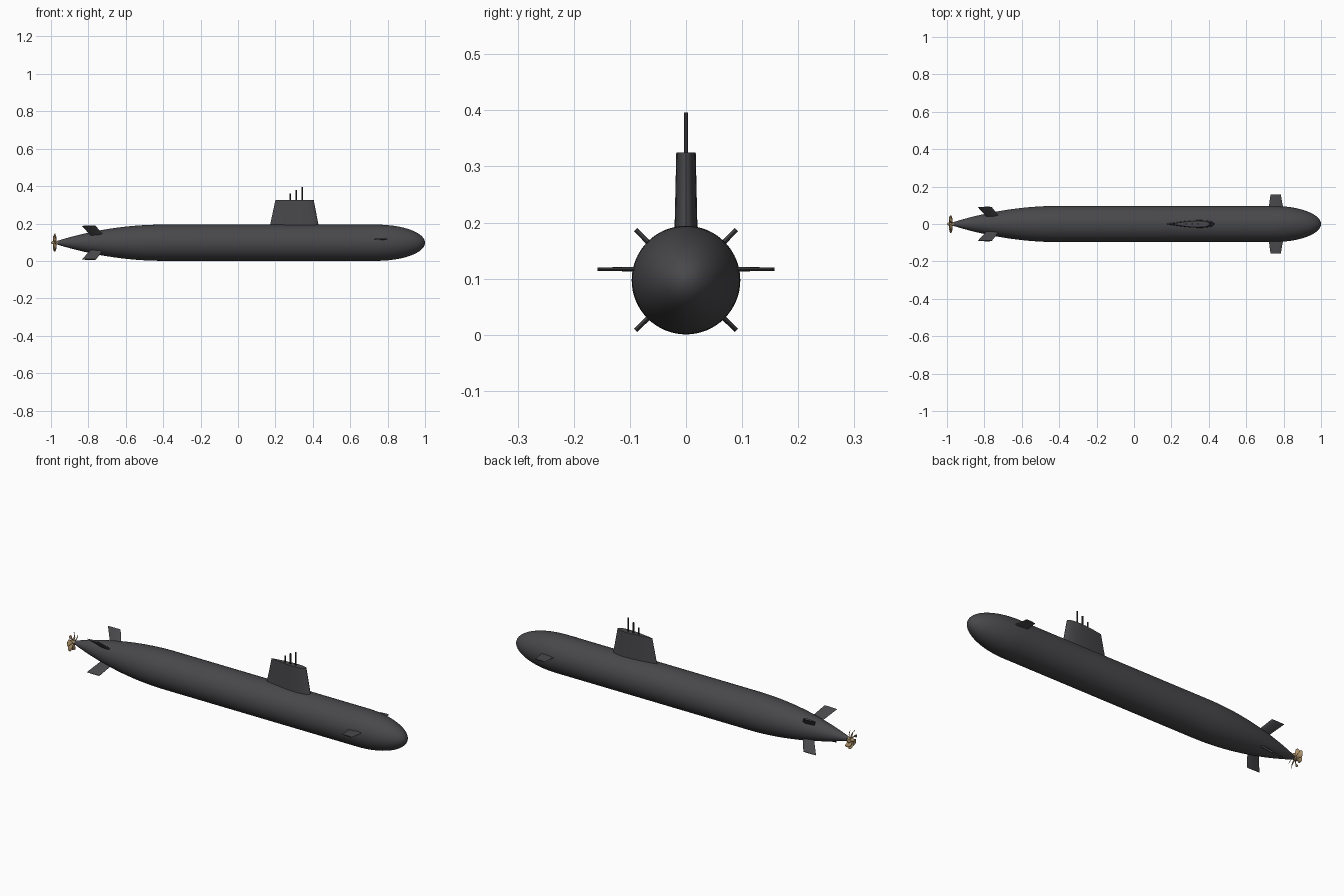
import bpy, bmesh, math
from mathutils import Vector, Matrix

cube = bpy.data.objects.get("Cube")
if cube:
    bpy.data.objects.remove(cube, do_unlink=True)

AXIS_Z = 0.0975   # height of the hull centre line
RADIUS = 0.0968


def material(name, rgb):
    m = bpy.data.materials.new(name)
    m.use_nodes = True
    m.diffuse_color = (*rgb, 1)
    bsdf = next(n for n in m.node_tree.nodes if n.type == "BSDF_PRINCIPLED")
    bsdf.inputs["Base Color"].default_value = (*rgb, 1)
    return m


HULL = material("charcoal hull", (0.065, 0.065, 0.071))
DARK = material("dark mast", (0.028, 0.028, 0.031))
BRONZE = material("bronze", (0.44, 0.30, 0.15))


def loft(name, rings, mat, closed=True, angle=35):
    """Skin a list of equal point rings; closed rings get end caps."""
    bm = bmesh.new()
    rows = [[bm.verts.new(p) for p in ring] for ring in rings]
    n = len(rows[0])
    for a, b in zip(rows, rows[1:]):
        for i in range(n if closed else n - 1):
            j = (i + 1) % n
            bm.faces.new((a[i], a[j], b[j], b[i]))
    if closed:
        bm.faces.new(rows[0])
        bm.faces.new(rows[-1])
    bmesh.ops.recalc_face_normals(bm, faces=bm.faces)
    mesh = bpy.data.meshes.new(name)
    bm.to_mesh(mesh)
    bm.free()
    mesh.materials.append(mat)
    obj = bpy.data.objects.new(name, mesh)
    bpy.context.collection.objects.link(obj)
    bpy.ops.object.select_all(action="DESELECT")
    obj.select_set(True)
    bpy.context.view_layer.objects.active = obj
    bpy.ops.object.shade_smooth_by_angle(angle=math.radians(angle))
    return obj


def revolve(name, profile, mat, sides):
    """Turn (x, radius) points about the hull centre line."""
    turns = [2 * math.pi * i / sides for i in range(sides)]
    rings = [[(x, r * math.cos(t), AXIS_Z + r * math.sin(t)) for t in turns] for x, r in profile]
    return loft(name, rings, mat)


def foil(name, sections, angle, height):
    """Streamlined fin; each section is (leading x, trailing x, span, half thickness)."""
    turn = Matrix.Rotation(math.radians(angle), 3, "X")
    steps = 10
    rings = []
    for lead, trail, span, thick in sections:
        upper, lower = [], []
        for i in range(steps + 1):
            u = (i / steps) ** 2
            half = thick * 10 * (0.2969 * u ** 0.5 - 0.126 * u - 0.3516 * u**2
                                 + 0.2843 * u**3 - 0.1015 * u**4)
            x = lead + (trail - lead) * u
            upper.append((x, span, half))
            lower.append((x, span, -half))
        ring = upper + lower[-1:0:-1]
        rings.append([turn @ Vector(p) + Vector((0, 0, height)) for p in ring])
    return loft(name, rings, HULL)


# Hull: tapered stern, parallel middle, elliptical bow
TAIL, SHOULDER, BOW = -0.966, -0.40, 0.74
profile = []
for i in range(25):
    t = 1 - i / 24
    profile.append((SHOULDER + (TAIL - SHOULDER) * t, 0.010 + (RADIUS - 0.010) * (1 - t**2)))
for i in range(20):
    a = math.pi / 2 * i / 19.2
    profile.append((BOW + (1 - BOW) * math.sin(a), RADIUS * math.cos(a)))
profile.append((1.0, 0.001))
revolve("hull", profile, HULL, 64)

# Sail
foil("sail", [(0.445, 0.155, 0.06, 0.0215), (0.43, 0.172, 0.097, 0.0205),
              (0.405, 0.20, 0.2275, 0.0175)], 90, AXIS_Z)

# Masts
for name, x, top in (("rear_mast", 0.28, 0.36), ("middle_mast", 0.312, 0.38),
                     ("front_mast", 0.343, 0.396)):
    turns = [2 * math.pi * i / 12 for i in range(12)]
    loft(name, [[(x + 0.004 * math.cos(t), 0.004 * math.sin(t), z) for t in turns]
                for z in (0.31, top)], DARK)

# Bow planes
for side, angle in (("left", 0), ("right", 180)):
    foil(side + "_bow_plane", [(0.80, 0.718, 0.07, 0.0045), (0.785, 0.73, 0.158, 0.003)],
         angle, 0.117)

# Stern fins in an X
for i, name in enumerate(("upper_left", "upper_right", "lower_right", "lower_left")):
    foil(name + "_stern_fin", [(-0.705, -0.772, 0.03, 0.0055), (-0.76, -0.835, 0.127, 0.004)],
         45 + 90 * i, AXIS_Z)

# Propeller hub
revolve("propeller_hub", [(-0.964, 0.010), (-0.985, 0.0095), (-0.994, 0.007), (-1.0, 0.002)],
        BRONZE, 24)

# Propeller blades: twisted, swept sheets with a little thickness
BLADES = 7
for k in range(BLADES):
    rings = []
    for i in range(8):
        s = i / 7
        r = 0.007 + 0.042 * s
        chord = 0.013 * (0.55 + 1.3 * s - 1.45 * s**3)
        pitch = math.radians(60 - 35 * s)
        ring = []
        for j in range(5):
            c = chord * (j / 2 - 1)
            t = 2 * math.pi * k / BLADES + 0.5 * s**2 + c * math.cos(pitch) / r
            ring.append((-0.980 + c * math.sin(pitch),
                         r * math.cos(t), AXIS_Z + r * math.sin(t)))
        rings.append(ring)
    blade = loft("propeller_blade_%d" % (k + 1), rings, BRONZE, closed=False)
    solid = blade.modifiers.new("thickness", "SOLIDIFY")
    solid.thickness = 0.0014
    solid.offset = 0
